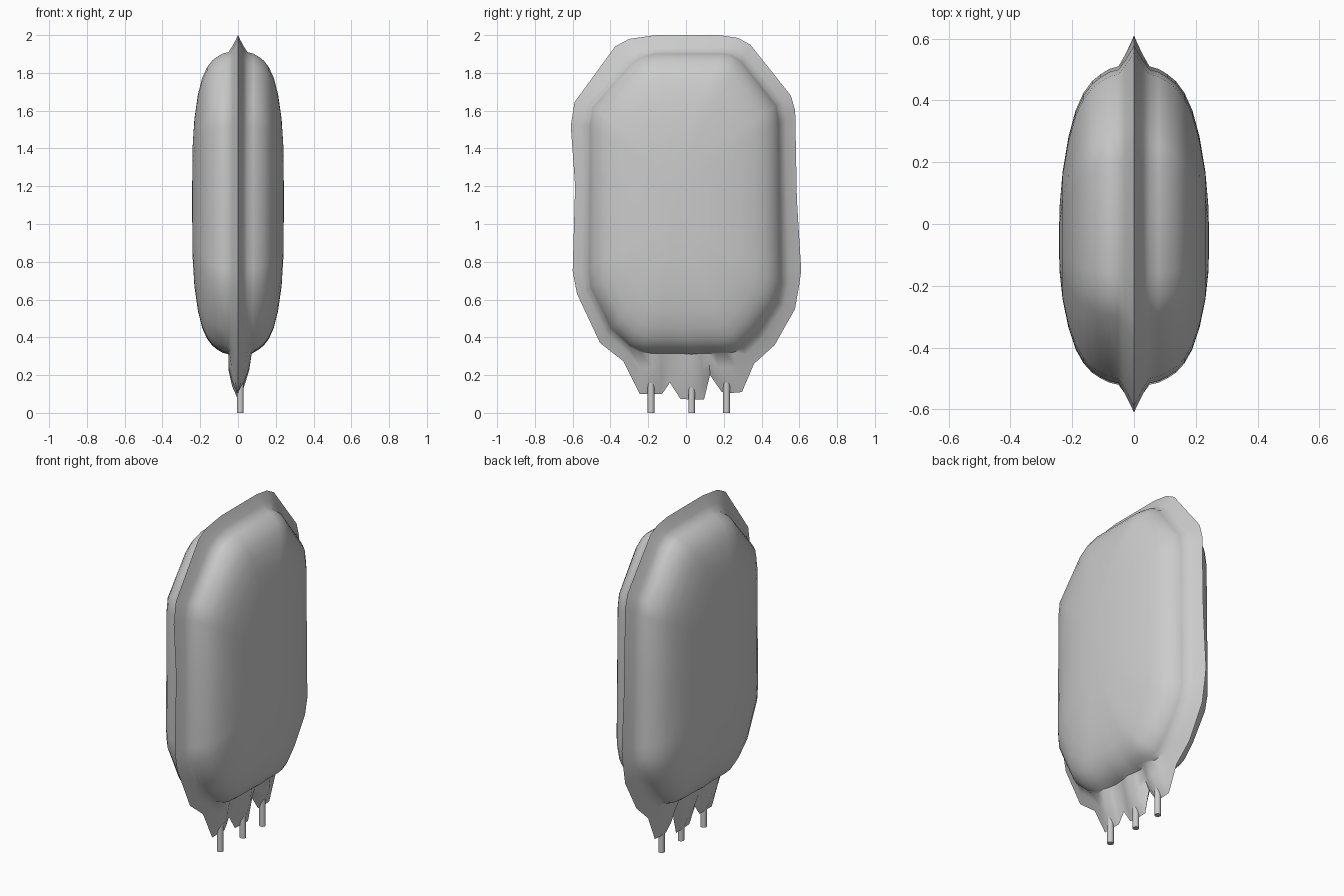
import bpy, bmesh, math

if "Cube" in bpy.data.objects:
    bpy.data.objects.remove(bpy.data.objects["Cube"])

# Paired outlines in the y-z plane: (outer seam y, z, inner seam y, z)
OUTLINE = [
    (.0, 2, .02, 1.91), (.175, 2, .2, 1.91), (.275, 1.985, .25, 1.9),
    (.34, 1.95, .3, 1.865), (.555, 1.68, .485, 1.63), (.578, 1.6, .5, 1.54),
    (.587, 1.13, .505, 1.13), (.61, .755, .51, .76), (.6, .68, .51, .68),
    (.577, .55, .485, .58), (.47, .36, .375, .42), (.36, .26, .295, .34),
    (.296, .11, .25, .32), (.235, .105, .21, .315), (.19, .11, .16, .315),
    (.127, .2, .12, .315), (.095, .07, .08, .315), (.03, .07, .03, .31),
    (-.03, .075, -.03, .315), (-.085, .16, -.09, .315),
    (-.127, .1, -.13, .315), (-.185, .1, -.18, .315), (-.245, .1, -.24, .32),
    (-.333, .275, -.3, .35), (-.455, .37, -.4, .44), (-.577, .63, -.51, .66),
    (-.6, .75, -.52, .76), (-.587, 1.2, -.515, 1.2), (-.61, 1.52, -.515, 1.52),
    (-.59, 1.645, -.5, 1.62), (-.375, 1.94, -.3, 1.85),
    (-.3, 1.98, -.24, 1.89), (-.16, 2, -.16, 1.91)]
PORTS = [-.185, .03, .215]
CENTRE_Z = 1.12


def smooth(obj, angle):
    bpy.ops.object.select_all(action='DESELECT')
    obj.select_set(True)
    bpy.context.view_layer.objects.active = obj
    bpy.ops.object.shade_smooth_by_angle(angle=math.radians(angle))


def half_rings(side):
    """Concentric rings from the seam to the middle of one bag face."""
    rings = []
    # sealed border, swelling around each port
    for t, x in [(0, 0), (.3, .013), (.65, .03), (1, .05)]:
        ring = []
        for oy, oz, iy, iz in OUTLINE:
            bump = 0
            if oz < .25:
                bump = .022 * max(math.exp(-((oy - p) / .05) ** 2) for p in PORTS)
            swell = 4 * t * (1 - t) + (t * t if side > 0 else 0)
            ring.append((side * (x + bump * swell), oy + (iy - oy) * t, oz + (iz - oz) * t))
        rings.append(ring)
    # filled pillow, fuller along its height, leaning slightly forward
    for s, x in [(.985, .08), (.955, .108), (.915, .136), (.85, .163), (.75, .189),
                 (.6, .212), (.4, .231), (.2, .241)]:
        rings.append([(side * x, iy * s - .06 * (1 - s),
                       CENTRE_Z + (iz - CENTRE_Z) * s ** .65) for _, _, iy, iz in OUTLINE])
    return rings


# Bag: two faces welded at the seam
bm = bmesh.new()
n = len(OUTLINE)
for side in (1, -1):
    vs = [[bm.verts.new(p) for p in r] for r in half_rings(side)]
    for a, b in zip(vs, vs[1:]):
        for i in range(n):
            j = (i + 1) % n
            bm.faces.new((a[i], a[j], b[j], b[i]))
    tip = bm.verts.new((.243 * side, -.06, CENTRE_Z))
    for i in range(n):
        bm.faces.new((vs[-1][i], vs[-1][(i + 1) % n], tip))
bmesh.ops.remove_doubles(bm, verts=bm.verts[:], dist=1e-5)
bmesh.ops.recalc_face_normals(bm, faces=bm.faces[:])
mesh = bpy.data.meshes.new("fluid_bag")
bm.to_mesh(mesh)
bm.free()
bag = bpy.data.objects.new("fluid_bag", mesh)
bpy.context.collection.objects.link(bag)
smooth(bag, 50)

# Outlet tubes below the bag
for k, y in enumerate(PORTS):
    bpy.ops.mesh.primitive_cylinder_add(vertices=16, radius=.018, depth=.16,
                                        location=(.012, y, .08))
    tube = bpy.context.object
    tube.name = f"outlet_tube_{k + 1}"
    smooth(tube, 40)
